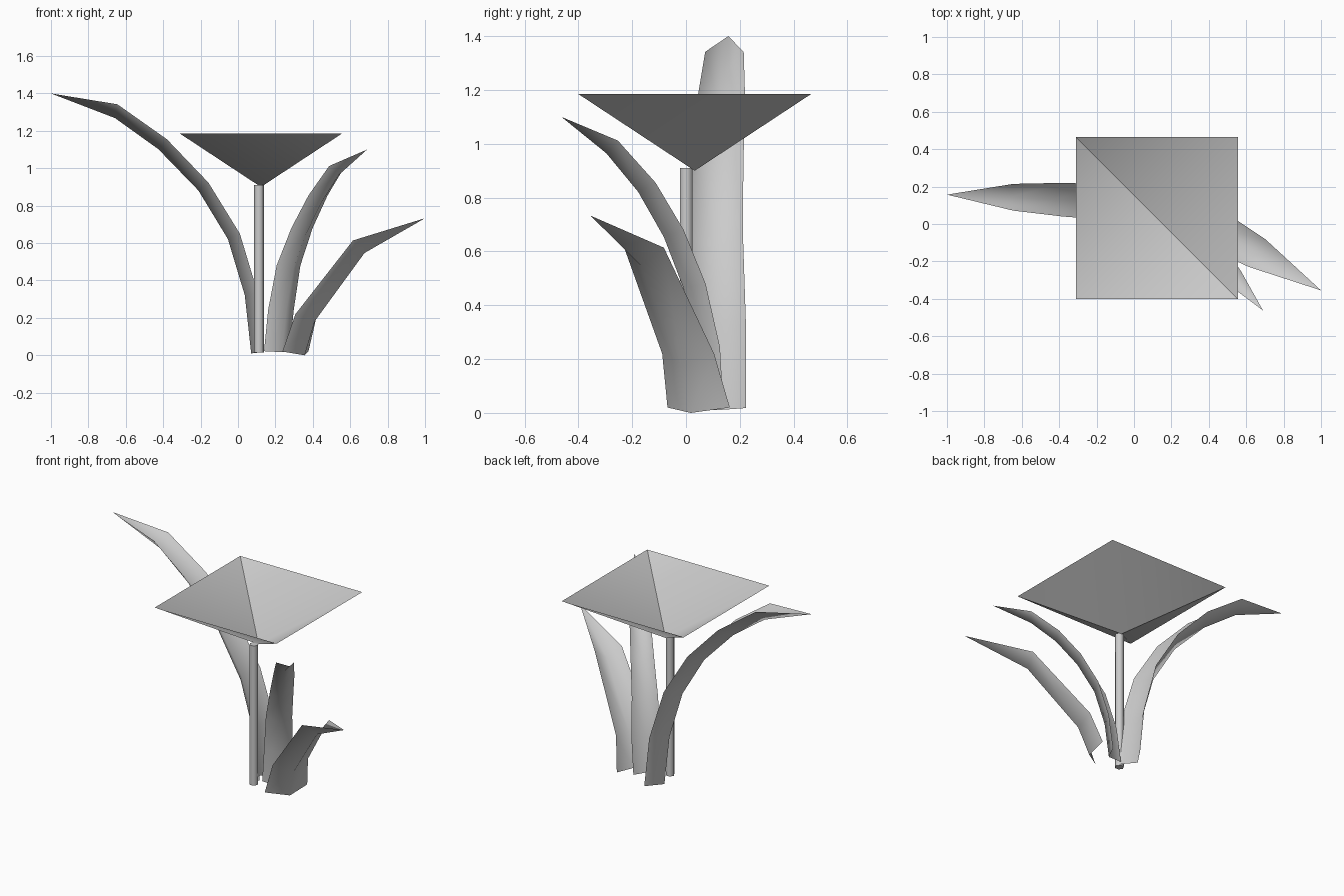
import bpy, bmesh
from math import cos, sin, radians
from mathutils import Vector

if "Cube" in bpy.data.objects:
    bpy.data.objects.remove(bpy.data.objects["Cube"])


def finish(name, bm):
    mesh = bpy.data.meshes.new(name)
    bm.to_mesh(mesh)
    bm.free()
    obj = bpy.data.objects.new(name, mesh)
    bpy.context.collection.objects.link(obj)
    return obj


def leaf(name, side_angle, rows, tip):
    """V-channelled blade; each row is (middle of the rims, full width, channel depth)."""
    side = Vector((cos(radians(side_angle)), sin(radians(side_angle)), 0))
    mids = [Vector(r[0]) for r in rows] + [Vector(tip)]
    bm = bmesh.new()
    grid = []
    for i, (_, width, depth) in enumerate(rows):
        last = i == len(rows) - 1
        tangent = mids[i + 1] - mids[i if last else max(i - 1, 0)]
        out = side.cross(tangent).normalized()
        m = mids[i]
        pts = (m - side * width / 2, m + out * depth, m + side * width / 2)
        grid.append([bm.verts.new(p) for p in pts])
    for a, b in zip(grid, grid[1:]):
        for j in (0, 1):
            bm.faces.new((a[j], b[j], b[j + 1], a[j + 1]))
    end = bm.verts.new(tip)
    for j in (0, 1):
        bm.faces.new((grid[-1][j], end, grid[-1][j + 1]))
    for f in bm.faces:
        f.smooth = True
    return finish(name, bm)


# Three arching leaves
leaf("leaf_left", -90, [
    ((0.14, 0.118, 0.018), 0.21, 0.07),
    ((0.105, 0.115, 0.335), 0.215, 0.07),
    ((0.01, 0.112, 0.65), 0.20, 0.07),
    ((-0.158, 0.118, 0.923), 0.19, 0.068),
    ((-0.38, 0.13, 1.155), 0.18, 0.07),
    ((-0.645, 0.143, 1.342), 0.143, 0.075)], (-1.0, 0.157, 1.40))

leaf("leaf_middle", 34, [
    ((0.2075, 0.0925, 0.022), 0.165, 0.05),
    ((0.23, 0.08, 0.245), 0.165, 0.05),
    ((0.27, 0.03, 0.48), 0.153, 0.05),
    ((0.342, -0.047, 0.68), 0.137, 0.05),
    ((0.428, -0.147, 0.855), 0.123, 0.05),
    ((0.53, -0.282, 1.012), 0.103, 0.05)], (0.69, -0.463, 1.10))

leaf("leaf_right", 59, [
    ((0.307, 0.047, 0.02), 0.27, 0.061),
    ((0.365, 0.008, 0.22), 0.225, 0.065),
    ((0.659, -0.156, 0.614), 0.172, 0.07)], (1.0, -0.355, 0.733))

# Six-sided stem
bpy.ops.mesh.primitive_cylinder_add(vertices=6, radius=0.027, depth=0.895,
                                    location=(0.112, 0.001, 0.4625),
                                    rotation=(0, 0, radians(30)))
stem = bpy.context.object
stem.name = "stem"
bpy.ops.object.shade_smooth_by_angle(angle=radians(65))

# Open flower cup: inverted pyramid, creased along one diagonal only
bm = bmesh.new()
cx, cy, h = 0.1225, 0.0325, 0.4325
rim = [bm.verts.new((cx + sx * h, cy + sy * h, 1.185))
       for sx, sy in ((-1, -1), (1, -1), (1, 1), (-1, 1))]
apex = bm.verts.new((cx, cy, 0.90))
for i in range(4):
    bm.faces.new((rim[i], rim[(i + 1) % 4], apex)).smooth = True
for v in (rim[1], rim[3]):
    bm.edges.get((v, apex)).smooth = False
finish("flower_cup", bm)

# Turn the stem so two corners point along x
xs = [(stem.matrix_basis @ v.co).x for v in stem.data.vertices]
if max(xs) - min(xs) < 0.05:
    stem.rotation_euler.z = 0
